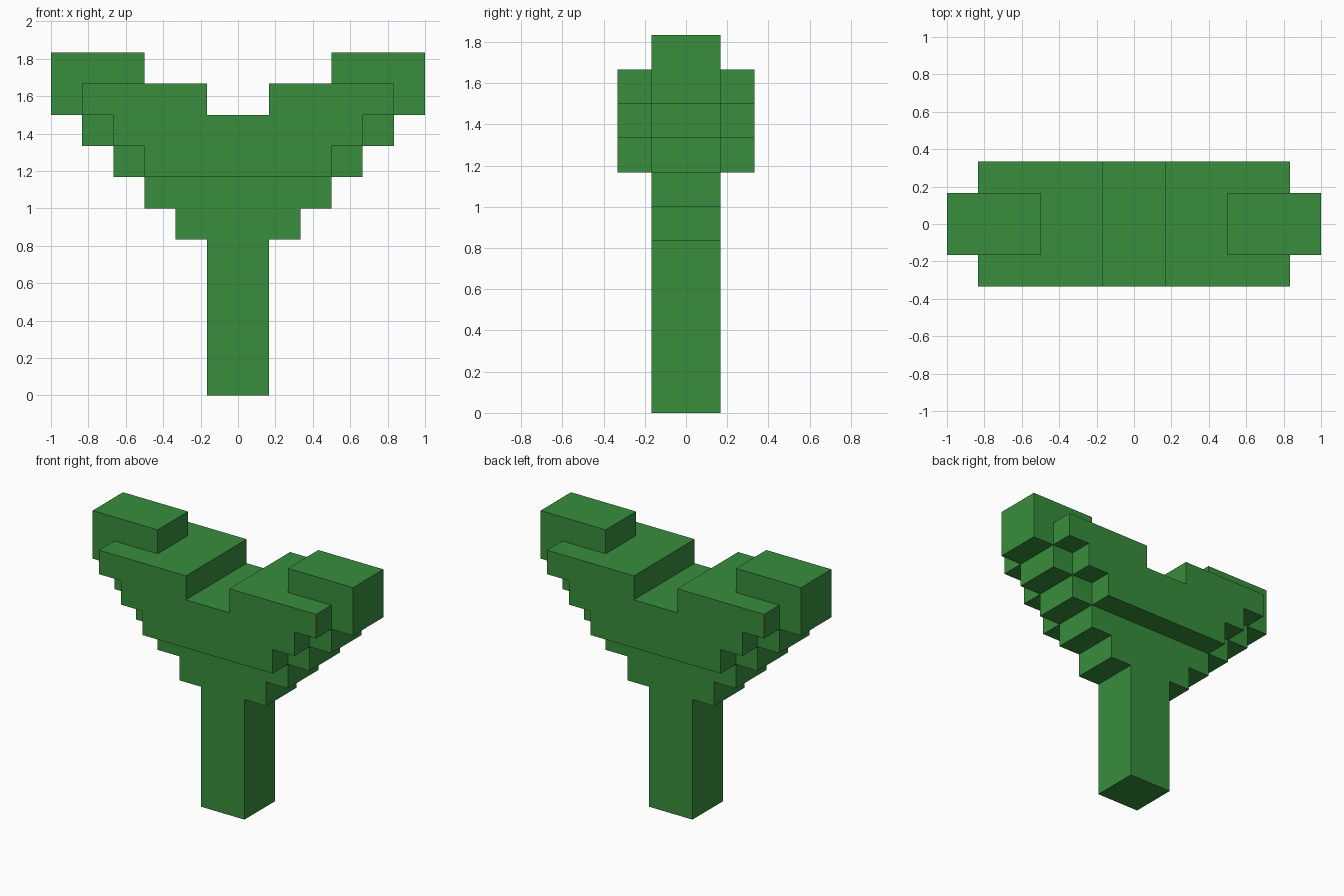
import bpy
import bmesh

U = 1 / 6  # one block

cube = bpy.data.objects.get("Cube")
if cube:
    bpy.data.objects.remove(cube, do_unlink=True)

green = bpy.data.materials.new("leaf green")
green.use_nodes = True
color = (0.0395, 0.270, 0.0452, 1)
green.diffuse_color = color
green.node_tree.nodes["Principled BSDF"].inputs["Base Color"].default_value = color


def slab(name, profile, half_depth):
    """Extrude an (x, z) profile in blocks through y."""
    bm = bmesh.new()
    face = bm.faces.new([bm.verts.new((x * U, -half_depth * U, z * U)) for x, z in profile])
    new = bmesh.ops.extrude_face_region(bm, geom=[face])["geom"]
    verts = [g for g in new if isinstance(g, bmesh.types.BMVert)]
    bmesh.ops.translate(bm, verts=verts, vec=(0, 2 * half_depth * U, 0))
    bmesh.ops.recalc_face_normals(bm, faces=bm.faces)
    mesh = bpy.data.meshes.new(name)
    bm.to_mesh(mesh)
    bm.free()
    mesh.materials.append(green)
    obj = bpy.data.objects.new(name, mesh)
    bpy.context.collection.objects.link(obj)
    return obj


def mirrored(half):
    """Complete a right-hand outline with its mirror image."""
    return half + [(-x, z) for x, z in reversed(half)]


# Trunk with two widening steps
slab("trunk", mirrored([(1, 0), (1, 5), (2, 5), (2, 6), (3, 6), (3, 7)]), 1)

# Thick stepped crown with a notch in its top
slab("crown", mirrored([(3, 7), (3, 8), (4, 8), (4, 9), (5, 9), (5, 10), (1, 10), (1, 9)]), 2)

# Narrow stepped branch tips at both ends
tip = [(3, 7), (4, 7), (4, 8), (5, 8), (5, 9), (6, 9), (6, 11), (3, 11)]
for name, side in (("left_branch", 1), ("right_branch", -1)):
    slab(name, [(side * x, z) for x, z in tip], 1)
